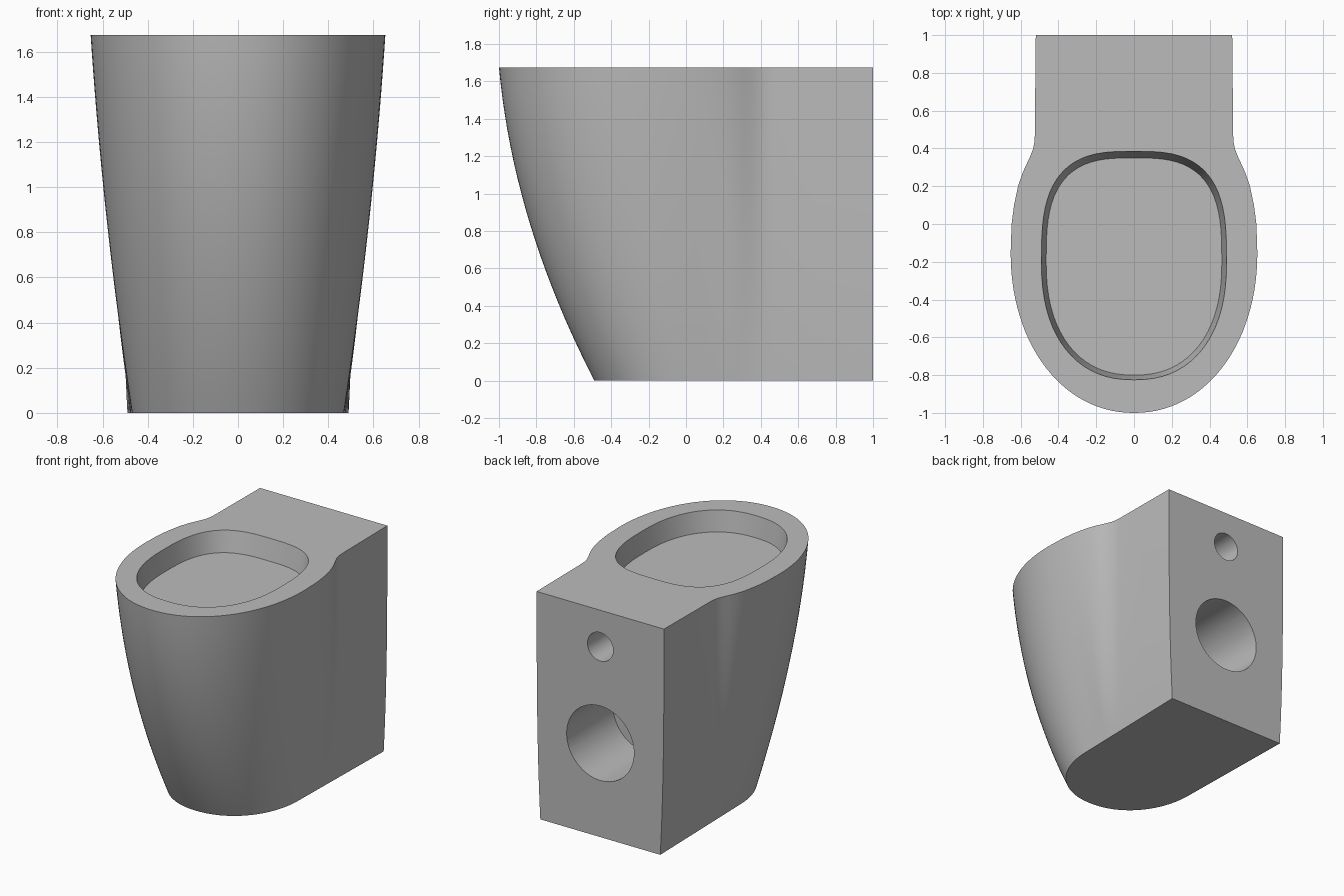
import bpy, bmesh, math

cube = bpy.data.objects.get("Cube")
if cube:
    bpy.data.objects.remove(cube, do_unlink=True)

HEIGHT = 1.675

ceramic = bpy.data.materials.new("grey_ceramic")
ceramic.use_nodes = True
colour = (0.5, 0.5, 0.5, 1)
ceramic.diffuse_color = colour
ceramic.node_tree.nodes["Principled BSDF"].inputs["Base Color"].default_value = colour


def loft(name, rings):
    """Skin closed rings of equal length and cap both ends."""
    bm = bmesh.new()
    loops = [[bm.verts.new(p) for p in ring] for ring in rings]
    n = len(loops[0])
    for a, b in zip(loops, loops[1:]):
        for i in range(n):
            j = (i + 1) % n
            bm.faces.new((a[i], a[j], b[j], b[i]))
    bm.faces.new(loops[0])
    bm.faces.new(loops[-1])
    bmesh.ops.recalc_face_normals(bm, faces=bm.faces)
    mesh = bpy.data.meshes.new(name)
    bm.to_mesh(mesh)
    bm.free()
    obj = bpy.data.objects.new(name, mesh)
    obj.data.materials.append(ceramic)
    bpy.context.collection.objects.link(obj)
    return obj


def curve_point(angle, width, length, power):
    """Quarter superellipse, from the widest side to the tip."""
    return (width * abs(math.cos(angle)) ** (2 / power),
            length * abs(math.sin(angle)) ** (2 / power))


# Half outline, back to front: (top x, top y, bottom x, bottom y)
half = []
for x, y in [(.52, 1), (.523, .7), (.525, .47), (.528, .43), (.535, .395), (.553, .35),
             (.572, .31), (.59, .27), (.614, .2), (.635, .1), (.648, 0)]:
    low_y = max(y, .05 + (y + .15) * .55)
    half.append((x, y, .47 + .02 * (low_y - .05) / .95, low_y))
STEPS = 28
for i in range(STEPS + 1):
    a = math.pi / 2 * i / STEPS
    tx, ty = curve_point(a, .653, .85, 2.08)
    bx, by = curve_point(a, .47, .54, 2.1)
    half.append((tx if i < STEPS else 0, -.15 - ty, bx if i < STEPS else 0, .05 - by))


def body_ring(t):
    """Outline at relative height t: the bowl flares, the back block stays nearly upright."""
    pts = []
    for tx, ty, bx, by in half:
        back = min(1, max(0, (ty - .1) / .35))
        bowl_w = t + .4 * t * (1 - t)
        block_w = 1 - (1 - t) ** 3
        w = bowl_w + (block_w - bowl_w) * back
        d = t + .7 * t * (1 - t)
        pts.append((bx + (tx - bx) * w, by + (ty - by) * d, t * HEIGHT))
    return pts + [(-x, y, z) for x, y, z in reversed(pts[:-1])]


LEVELS = 20
body = loft("pan_body", [body_ring(i / LEVELS) for i in range(LEVELS + 1)])


# Basin recess with sloping walls
def basin_ring(k):
    quarters = []
    steps = 18
    for sy, length, power in ((1, .55 + .035 * k, 3), (-1, .60 + .025 * k, 2.3)):
        q = [curve_point(math.pi / 2 * i / steps, .465 + .025 * k, length, power)
             for i in range(steps + 1)]
        quarters.append([(x if i < steps else 0, -.2 + sy * y) for i, (x, y) in enumerate(q)])
    back, front = quarters
    right = back[::-1] + front[1:]
    ring = right + [(-x, y) for x, y in reversed(right[1:-1])]
    return [(x, y, HEIGHT - .15 + .15 * k) for x, y in ring]


cutters = [loft("basin_cutter", [basin_ring(0), basin_ring(2)])]


# Blind round holes in the back: waste outlet and water inlet
def back_hole(name, radius, z, depth):
    def ring(y):
        return [(radius * math.cos(a), y, z + radius * math.sin(a))
                for a in (2 * math.pi * i / 64 for i in range(64))]
    return loft(name, [ring(1 - depth), ring(1.1)])


cutters.append(back_hole("outlet_cutter", .275, .693, .54))
cutters.append(back_hole("inlet_cutter", .105, 1.405, .54))

bpy.context.view_layer.objects.active = body
for obj in bpy.context.selected_objects:
    obj.select_set(False)
body.select_set(True)
for cutter in cutters:
    mod = body.modifiers.new("cut", "BOOLEAN")
    mod.operation = "DIFFERENCE"
    mod.solver = "EXACT"
    mod.object = cutter
    bpy.ops.object.modifier_apply(modifier=mod.name)
    bpy.data.objects.remove(cutter, do_unlink=True)

bpy.ops.object.shade_smooth_by_angle(angle=math.radians(30))
